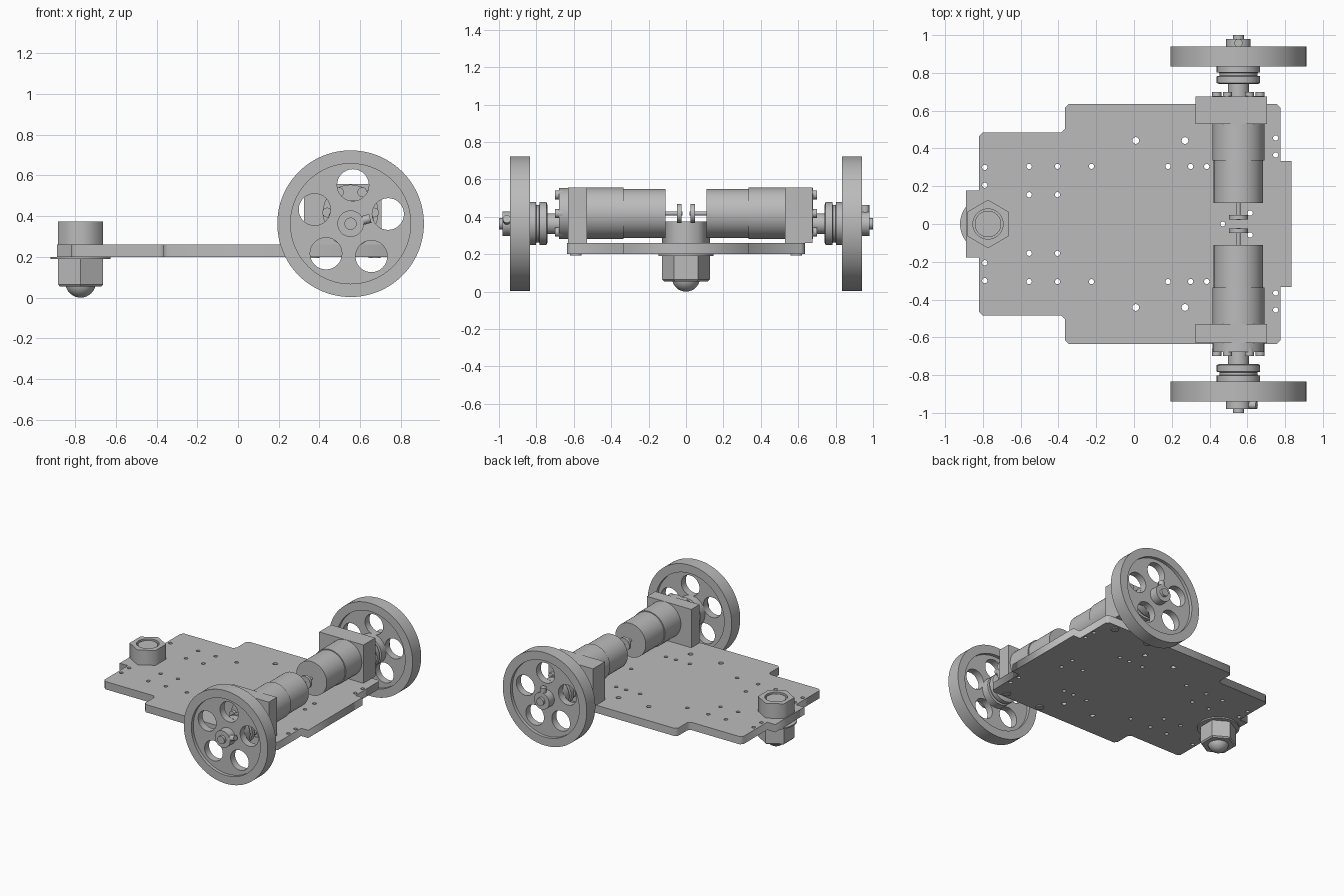
import bpy, bmesh
from math import cos, sin, pi, radians
from mathutils import Vector

cube = bpy.data.objects.get("Cube")
if cube:
    bpy.data.objects.remove(cube, do_unlink=True)

grey = bpy.data.materials.new("machined_grey")
grey.use_nodes = True
grey.diffuse_color = (0.5, 0.5, 0.5, 1)
grey.node_tree.nodes["Principled BSDF"].inputs["Base Color"].default_value = (0.5, 0.5, 0.5, 1)


def add(name, mesh, loc=(0, 0, 0), rot=(0, 0, 0), smooth=False):
    mesh.materials.clear()
    mesh.materials.append(grey)
    ob = bpy.data.objects.new(name, mesh)
    ob.location, ob.rotation_euler = loc, rot
    bpy.context.collection.objects.link(ob)
    if smooth:
        bpy.ops.object.select_all(action='DESELECT')
        ob.select_set(True)
        bpy.context.view_layer.objects.active = ob
        bpy.ops.object.shade_smooth_by_angle(angle=radians(30))
    return ob


def lathe(name, profile, loc=(0, 0, 0), rot=(0, 0, 0), sides=48, closed=False):
    """Spin (radius, height) points around local z."""
    bm = bmesh.new()
    vs = [bm.verts.new((r, 0, h)) for r, h in profile]
    edges = [bm.edges.new(p) for p in zip(vs, vs[1:])]
    if closed:
        edges.append(bm.edges.new((vs[-1], vs[0])))
    bmesh.ops.spin(bm, geom=vs + edges, cent=(0, 0, 0), axis=(0, 0, 1),
                   angle=2 * pi, steps=sides, use_merge=True)
    bmesh.ops.remove_doubles(bm, verts=bm.verts, dist=1e-5)
    bmesh.ops.recalc_face_normals(bm, faces=bm.faces)
    mesh = bpy.data.meshes.new(name)
    bm.to_mesh(mesh)
    bm.free()
    return add(name, mesh, loc, rot, sides > 6)


def rod(name, r, h0, h1, loc=(0, 0, 0), rot=(0, 0, 0), sides=32):
    return lathe(name, [(0, h0), (r, h0), (r, h1), (0, h1)], loc, rot, sides)


def ring(x, y, r, sides=16, start=0):
    return [(x + r * cos(start + 2 * pi * i / sides), y + r * sin(start + 2 * pi * i / sides))
            for i in range(sides)]


def sheet(name, loops, h0, h1, loc=(0, 0, 0), rot=(0, 0, 0), smooth=False):
    """Extrude an outline with holes from h0 to h1 along local z."""
    cu = bpy.data.curves.new(name, 'CURVE')
    cu.dimensions, cu.fill_mode, cu.extrude = '2D', 'BOTH', (h1 - h0) / 2
    for loop in loops:
        sp = cu.splines.new('POLY')
        sp.points.add(len(loop) - 1)
        for p, (x, y) in zip(sp.points, loop):
            p.co = (x, y, 0, 1)
        sp.use_cyclic_u = True
    tmp = bpy.data.objects.new(name + "_tmp", cu)
    bpy.context.collection.objects.link(tmp)
    bpy.context.view_layer.update()
    dg = bpy.context.evaluated_depsgraph_get()
    mesh = bpy.data.meshes.new_from_object(tmp.evaluated_get(dg))
    bpy.data.objects.remove(tmp, do_unlink=True)
    bm = bmesh.new()
    bm.from_mesh(mesh)
    bmesh.ops.remove_doubles(bm, verts=bm.verts, dist=1e-5)
    bmesh.ops.translate(bm, verts=bm.verts, vec=(0, 0, (h0 + h1) / 2))
    bmesh.ops.recalc_face_normals(bm, faces=bm.faces)
    bm.to_mesh(mesh)
    bm.free()
    return add(name, mesh, loc, rot, smooth)


def box(name, lo, hi):
    bm = bmesh.new()
    bmesh.ops.create_cube(bm, size=1)
    lo, hi = Vector(lo), Vector(hi)
    for v in bm.verts:
        v.co = (lo + hi) / 2 + v.co * (hi - lo)
    mesh = bpy.data.meshes.new(name)
    bm.to_mesh(mesh)
    bm.free()
    return add(name, mesh)


# Base plate: half outline mirrored across y, plus drilled holes
half = [(-.89, .178), (-.82, .178), (-.82, .465), (-.8, .485), (-.385, .485), (-.365, .505),
        (-.365, .615), (-.345, .635), (.755, .635), (.775, .615), (.775, .333), (.835, .333)]
outline = half + [(x, -y) for x, y in reversed(half)]
small = [(-.79, .3), (-.79, .205), (-.555, .305), (-.405, .305), (-.225, .305), (-.555, .155),
         (-.405, .155), (.18, .305), (.3, .305), (.385, .305), (.75, .455), (.75, .365), (.615, .058)]
large = [(.01, .442), (.27, .442)]
holes = [ring(.47, 0, .013)]
for s in (1, -1):
    holes += [ring(x, s * y, .014) for x, y in small]
    holes += [ring(x, s * y, .018) for x, y in large]
sheet("base_plate", [outline] + holes, .2, .26)

# Ball caster with flange, hexagonal housing and top nut
cx = -.773
rod("caster_flange", .148, .19, .2, (cx, 0, 0), sides=48)
lathe("caster_housing", [(0, .055), (.118, .055), (.128, .065), (.128, .19), (0, .19)],
      (cx, 0, 0), (0, 0, pi / 6), sides=6)
arc = [(.075 * sin(a * pi / 16), .075 - .075 * cos(a * pi / 16)) for a in range(17)]
lathe("caster_ball", arc, (cx, 0, 0), sides=32)
sheet("caster_top_nut", [ring(0, 0, .128, 6, pi / 6), ring(0, 0, .08, 32)], .26, .375, (cx, 0, 0))
rod("caster_stud", .07, .2, .367, (cx, 0, 0))

# Drive units, one per side; local z points outwards
AX, AZ, MZ = .553, .363, .418
for s, side in ((1, "back"), (-1, "front")):
    rot = (-s * pi / 2, 0, 0)
    axle, motor = (AX, 0, AZ), (AX, 0, MZ)

    # Wheel: rim and web with five round openings
    lathe(side + "_wheel_rim", [(.295, .835), (.36, .835), (.36, .94), (.295, .94)],
          axle, rot, 96, True)
    openings = []
    for i in range(5):
        a = radians(86.5 + 72 * i)
        openings.append(ring(.19 * cos(a), -s * .19 * sin(a), .078, 32))
    sheet(side + "_wheel_web", [ring(0, 0, .298, 96)] + openings, .86, .915, axle, rot, True)

    # Hub, grooved clamp discs, collar and axle
    lathe(side + "_hub", [(0, .74), (.1, .74), (.115, .747), (.115, .782), (.1, .785), (.1, .8),
                          (.115, .803), (.115, .84), (.115, .862), (0, .862)], axle, rot)
    rod(side + "_hub_neck", .055, .66, .745, axle, rot)
    rod(side + "_collar", .065, .9, .98, axle, rot)
    rod(side + "_axle", .03, .6, 1.0, axle, rot)
    tilt = 0 if s > 0 else radians(75)
    rod(side + "_set_screw", .022, .05, .1, (AX, s * .958, AZ), (0, tilt, 0), 16)

    # Motor bracket, gearbox face and its screws
    face = .675 if s > 0 else .63
    ys = sorted((s * .53, s * face))
    box(side + "_bracket", (.325, ys[0], .26), (.705, ys[1], .557))
    rod(side + "_gearbox_face", .137, .6, .678, motor, rot)
    for i in range(6):
        a = i * pi / 3
        rod(side + "_face_screw", .024, .66, .7,
            (AX + .115 * cos(a), 0, MZ + .115 * sin(a)), rot, 16)
    for x in (.37, .67):
        rod(side + "_plate_screw", .03, .194, .21, (x, s * .59, 0), sides=16)

    # Gearbox, motor can and rear encoder disc
    rod(side + "_gearbox", .138, .335, .56, motor, rot, 48)
    rod(side + "_motor_can", .131, .11, .34, motor, rot, 48)
    rod(side + "_motor_shaft", .011, .02, .12, motor, rot, 16)
    rod(side + "_encoder_disc", .05, .025, .048, motor, rot)
